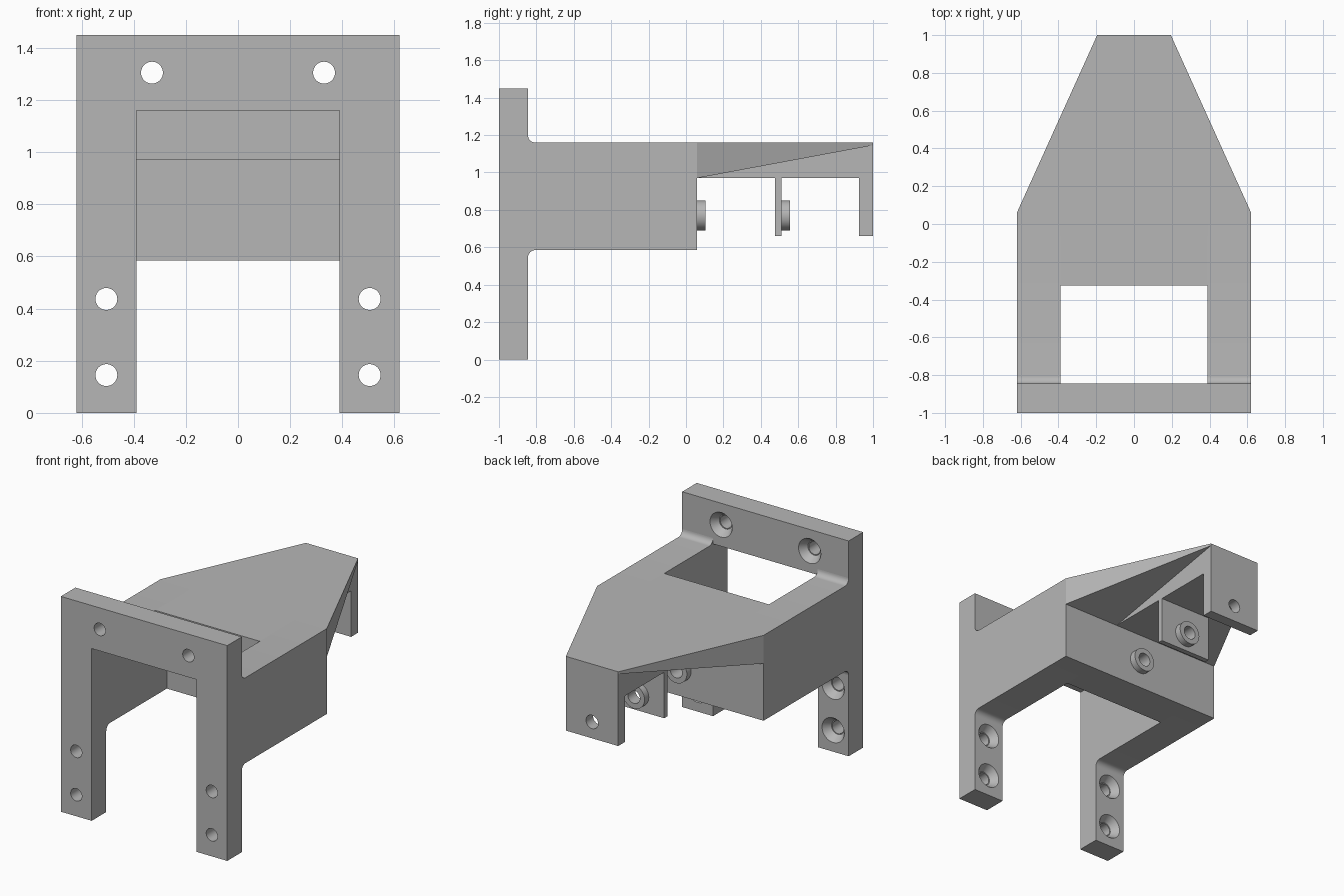
import bpy, bmesh, math
from mathutils import Matrix, Vector

cube = bpy.data.objects.get("Cube")
if cube:
    bpy.data.objects.remove(cube, do_unlink=True)

GREY = (0.47, 0.47, 0.47, 1)
grey = bpy.data.materials.new("plain grey")
grey.use_nodes = True
grey.diffuse_color = GREY
grey.node_tree.nodes["Principled BSDF"].inputs["Base Color"].default_value = GREY


def finish(bm, name):
    bmesh.ops.recalc_face_normals(bm, faces=bm.faces)
    mesh = bpy.data.meshes.new(name)
    bm.to_mesh(mesh)
    bm.free()
    mesh.materials.append(grey)
    ob = bpy.data.objects.new(name, mesh)
    bpy.context.collection.objects.link(ob)
    return ob


def prism(name, outline, depth):
    """Extrude a closed outline of 3D points along a vector."""
    bm = bmesh.new()
    face = bm.faces.new([bm.verts.new(p) for p in outline])
    new = bmesh.ops.extrude_face_region(bm, geom=[face], use_keep_orig=True)
    verts = [g for g in new["geom"] if isinstance(g, bmesh.types.BMVert)]
    bmesh.ops.translate(bm, verts=verts, vec=depth)
    return finish(bm, name)


def box(name, half, y0, y1, z0, z1):
    """A block centred on x."""
    pts = [(-half, y0, z0), (half, y0, z0), (half, y0, z1), (-half, y0, z1)]
    return prism(name, pts, (0, y1 - y0, 0))


def round_bar(name, x, z, y0, y1, r0, r1):
    """A cylinder or cone along y."""
    bm = bmesh.new()
    bmesh.ops.create_cone(
        bm, cap_ends=True, segments=40, radius1=r0, radius2=r1, depth=y1 - y0,
        matrix=Matrix.Translation((x, (y0 + y1) / 2, z)) @ Matrix.Rotation(-math.pi / 2, 4, "X"))
    return finish(bm, name)


def activate(ob):
    bpy.ops.object.select_all(action="DESELECT")
    ob.select_set(True)
    bpy.context.view_layer.objects.active = ob


def cut(ob, cutter):
    mod = ob.modifiers.new("hole", "BOOLEAN")
    mod.operation = "DIFFERENCE"
    mod.solver = "EXACT"
    mod.object = cutter
    activate(ob)
    bpy.ops.object.modifier_apply(modifier=mod.name)


def arc(cy, cz, r, a0, a1, steps=8):
    angles = [math.radians(a0 + (a1 - a0) * i / steps) for i in range(steps + 1)]
    return [(cy + r * math.cos(a), cz + r * math.sin(a)) for a in angles]


W, IN, TIP = 0.62, 0.39, 0.195           # half widths: outside, opening, nose
FRONT, PLATE, BACK = -1.0, -0.845, 0.06  # depths
LOW, MID, TOP, HIGH = 0.585, 0.97, 1.16, 1.45
R = 0.04                                 # fillet radius
BORE = 0.77                              # height of the guide bores

# Mounting frame: upright plate with an opening below
half = [(IN, TOP), (IN, 0), (W, 0), (W, HIGH)]
outline = half + [(-x, z) for x, z in reversed(half)]
frame = prism("mounting_frame", [(x, FRONT, z) for x, z in outline], (0, PLATE - FRONT, 0))

# Countersunk screw holes
for x, z in ((0.33, 1.305), (0.505, 0.437), (0.505, 0.145)):
    for side in (-1, 1):
        for tool in (
            round_bar("screw_cutter", side * x, z, FRONT - 0.1, PLATE + 0.1, 0.042, 0.042),
            round_bar("sink_cutter", side * x, z, PLATE - 0.05, PLATE + 0.01, 0.048, 0.09),
        ):
            cut(frame, tool)
            bpy.data.objects.remove(tool, do_unlink=True)

# Side arms, filleted where they meet the frame
profile = [(BACK, LOW), (BACK, TOP)]
profile += arc(PLATE + R, TOP + R, R, 270, 180)
profile += arc(PLATE + R, LOW - R, R, 180, 90)
parts = [frame]
for name, x in (("left_arm", IN), ("right_arm", -W)):
    parts.append(prism(name, [(x, y, z) for y, z in profile], (W - IN, 0, 0)))

# Cross wall and deck between the arms
wall = box("cross_wall", IN, -0.2, BACK, LOW, MID)
deck = box("deck", IN, -0.325, BACK, MID, TOP)

# Tapered nose with sloping underside
bm = bmesh.new()
for s in (-1, 1):
    for x, y, z in ((W, BACK, MID), (W, BACK, TOP), (TIP, 1, 1.145), (TIP, 1, TOP)):
        bm.verts.new((s * x, y, z))
bmesh.ops.convex_hull(bm, input=bm.verts)
bmesh.ops.dissolve_limit(bm, angle_limit=0.01, verts=bm.verts, edges=bm.edges)
nose = finish(bm, "nose")

# Rib under the nose, with middle and end tabs
rib = box("nose_rib", TIP, BACK, 0.925, MID, 1.145)
tab = box("middle_tab", TIP, 0.475, 0.51, 0.66, MID)
end = box("end_tab", TIP, 0.925, 1, 0.66, 1.145)

# Guide bosses
boss_a = round_bar("wall_boss", 0, BORE, BACK, 0.105, 0.08, 0.08)
boss_b = round_bar("tab_boss", 0, BORE, 0.51, 0.555, 0.08, 0.08)

# Bore through the tabs and bosses, blind in the wall
bore = round_bar("bore_cutter", 0, BORE, -0.05, 1.1, 0.045, 0.045)
for ob in (wall, tab, end, boss_a, boss_b):
    cut(ob, bore)
bpy.data.objects.remove(bore, do_unlink=True)

for ob in parts + [wall, deck, nose, rib, tab, end, boss_a, boss_b]:
    activate(ob)
    bpy.ops.object.shade_smooth_by_angle(angle=math.radians(30))
